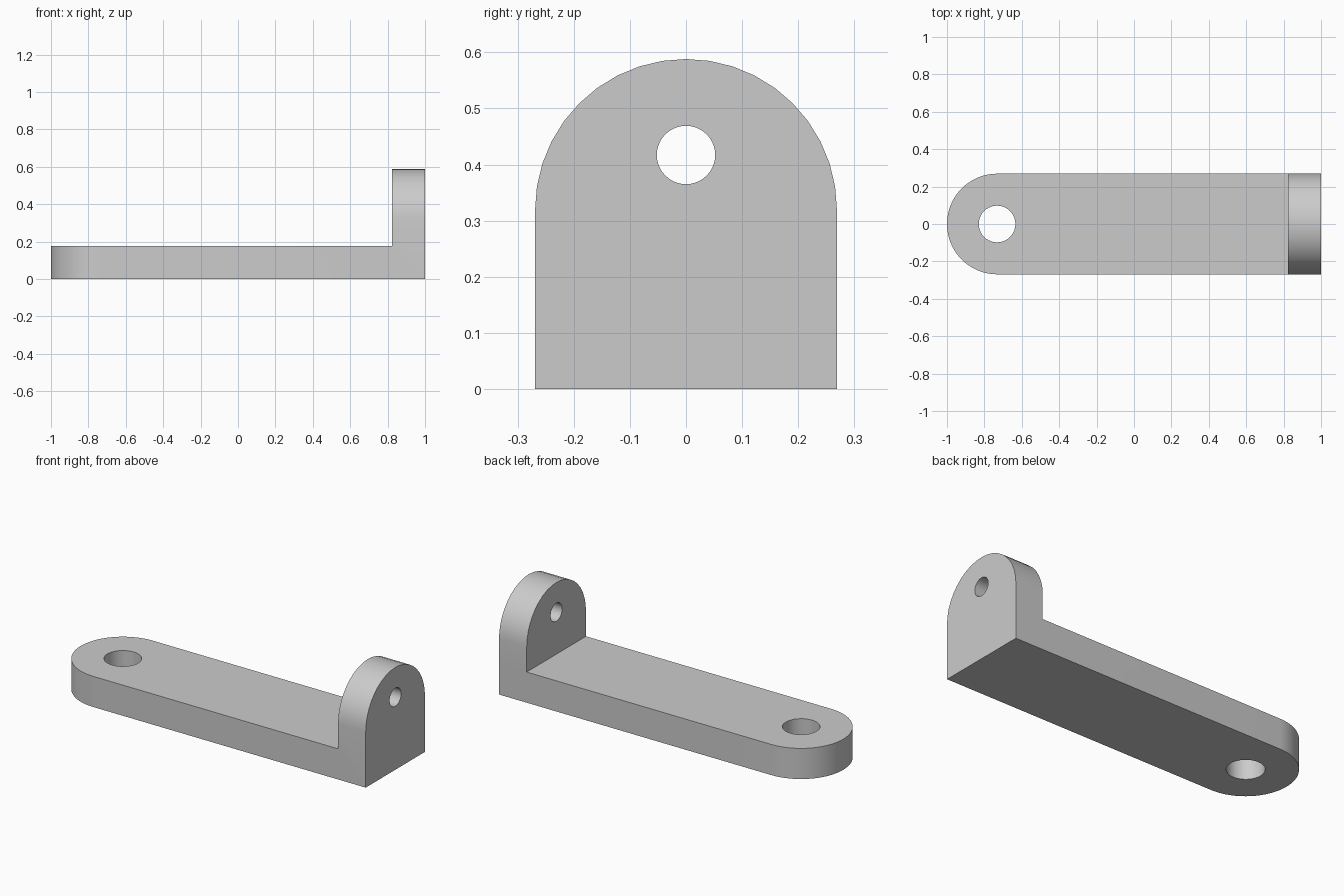
import bpy
import bmesh
from math import sin, cos, pi, radians
from mathutils import Matrix

cube = bpy.data.objects.get("Cube")
if cube:
    bpy.data.objects.remove(cube, do_unlink=True)

HALF = 0.269      # half width, also the radius of both rounded ends
THICK = 0.176     # thickness of arm and upright

grey = bpy.data.materials.new("plain grey")
grey.use_nodes = True
colour = (0.6, 0.6, 0.6, 1)
grey.diffuse_color = colour
grey.node_tree.nodes["Principled BSDF"].inputs["Base Color"].default_value = colour


def finish(name, bm):
    bmesh.ops.recalc_face_normals(bm, faces=bm.faces)
    mesh = bpy.data.meshes.new(name)
    bm.to_mesh(mesh)
    bm.free()
    mesh.materials.append(grey)
    obj = bpy.data.objects.new(name, mesh)
    bpy.context.collection.objects.link(obj)
    return obj


def rounded_plate(name, length, segments, place):
    """Plate with its square end at u = 0 and its round end at u = length."""
    centre = length - HALF
    points = [(0, HALF), (0, -HALF)]
    for i in range(segments + 1):
        a = -pi / 2 + pi * i / segments
        points.append((centre + HALF * cos(a), HALF * sin(a)))
    bm = bmesh.new()
    face = bm.faces.new([bm.verts.new(place(u, v, 0)) for u, v in points])
    out = bmesh.ops.extrude_face_region(bm, geom=[face])
    verts = [g for g in out["geom"] if isinstance(g, bmesh.types.BMVert)]
    offset = Matrix.Translation(place(0, 0, THICK)) @ Matrix.Translation(place(0, 0, 0)).inverted()
    bmesh.ops.transform(bm, matrix=offset, verts=verts)
    return finish(name, bm)


def drill(name, radius, location, axis):
    bm = bmesh.new()
    turn = Matrix.Rotation(pi / 2, 4, "Y") if axis == "X" else Matrix.Identity(4)
    bmesh.ops.create_cone(bm, cap_ends=True, segments=40, radius1=radius, radius2=radius,
                          depth=3 * THICK, matrix=Matrix.Translation(location) @ turn)
    return finish(name, bm)


# Arm lying flat, upright standing at its square end
bracket = rounded_plate("bracket", 2, 40, lambda u, v, w: (1 - u, v, w))
upright = rounded_plate("upright", 0.588, 20, lambda u, v, w: (1 - w, v, u))
arm_hole = drill("arm_hole", 0.098, (-0.732, 0, THICK / 2), "Z")
upright_hole = drill("upright_hole", 0.052, (1 - THICK / 2, 0, 0.417), "X")

# Join the plates and drill both holes
steps = [(upright, "UNION"), (arm_hole, "DIFFERENCE"), (upright_hole, "DIFFERENCE")]
for tool, operation in steps:
    mod = bracket.modifiers.new(tool.name, "BOOLEAN")
    mod.object = tool
    mod.operation = operation
    mod.solver = "EXACT"

bpy.context.view_layer.update()
solid = bpy.data.meshes.new_from_object(bracket.evaluated_get(bpy.context.evaluated_depsgraph_get()))
bracket.modifiers.clear()
bracket.data = solid
for tool, _ in steps:
    bpy.data.objects.remove(tool, do_unlink=True)

# Merge coplanar leftovers, then smooth the curved walls
bm = bmesh.new()
bm.from_mesh(solid)
bmesh.ops.dissolve_limit(bm, angle_limit=radians(1), verts=bm.verts, edges=bm.edges)
bm.to_mesh(solid)
bm.free()
bpy.ops.object.select_all(action="DESELECT")
bracket.select_set(True)
bpy.context.view_layer.objects.active = bracket
bpy.ops.object.shade_smooth_by_angle(angle=radians(30))
